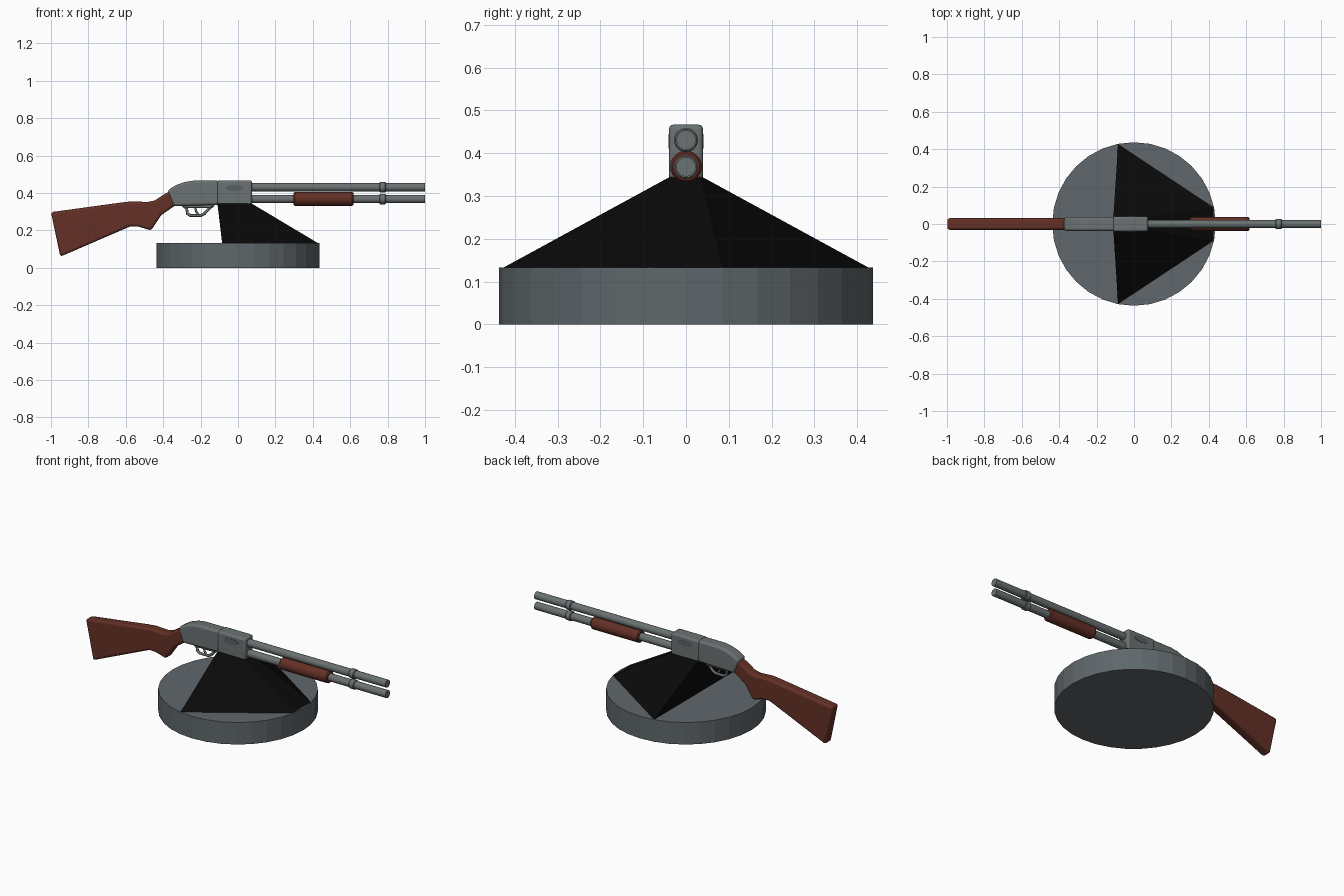
import bpy, bmesh, math
from mathutils import Vector

if "Cube" in bpy.data.objects:
    bpy.data.objects.remove(bpy.data.objects["Cube"])


def material(name, rgb):
    m = bpy.data.materials.new(name)
    m.diffuse_color = (*rgb, 1)
    m.use_nodes = True
    m.node_tree.nodes["Principled BSDF"].inputs["Base Color"].default_value = m.diffuse_color
    return m


BASE = material("base grey", (0.115, 0.135, 0.145))
STEEL = material("steel grey", (0.145, 0.165, 0.167))
DARK = material("dark steel", (0.10, 0.12, 0.123))
WOOD = material("red brown wood", (0.125, 0.030, 0.019))
BLACK = material("black", (0.003, 0.003, 0.003))


def finish(name, bm, mat, bevel=0.0, segments=3, smooth=True):
    bmesh.ops.recalc_face_normals(bm, faces=bm.faces[:])
    me = bpy.data.meshes.new(name)
    bm.to_mesh(me)
    bm.free()
    me.materials.append(mat)
    ob = bpy.data.objects.new(name, me)
    bpy.context.collection.objects.link(ob)
    if bevel:
        mod = ob.modifiers.new("rounded edges", "BEVEL")
        mod.width = bevel
        mod.segments = segments
        mod.limit_method = "ANGLE"
        mod.angle_limit = math.radians(50)
    if smooth:
        bpy.ops.object.select_all(action="DESELECT")
        ob.select_set(True)
        bpy.context.view_layer.objects.active = ob
        bpy.ops.object.shade_smooth_by_angle(angle=math.radians(35))
    return ob


def slab(name, profile, half, mat, bevel, y=0.0):
    """Side profile (x, z) extruded symmetrically along y."""
    bm = bmesh.new()
    face = bm.faces.new([bm.verts.new((x, y - half, z)) for x, z in profile])
    ext = bmesh.ops.extrude_face_region(bm, geom=[face])
    verts = [v for v in ext["geom"] if isinstance(v, bmesh.types.BMVert)]
    bmesh.ops.translate(bm, verts=verts, vec=(0, 2 * half, 0))
    return finish(name, bm, mat, bevel)


def lathe(name, z, rings, mat, sides=24):
    """Closed round bar along x from (x, radius) rings."""
    bm = bmesh.new()
    loops = []
    for x, r in rings:
        loops.append([bm.verts.new((x, r * math.cos(2 * math.pi * i / sides),
                                    z + r * math.sin(2 * math.pi * i / sides)))
                      for i in range(sides)])
    for a, b in zip(loops, loops[1:]):
        for i in range(sides):
            j = (i + 1) % sides
            bm.faces.new((a[i], a[j], b[j], b[i]))
    bm.faces.new(loops[0])
    bm.faces.new(loops[-1])
    return finish(name, bm, mat)


# Round base
bm = bmesh.new()
bmesh.ops.create_cone(bm, cap_ends=True, segments=32, radius1=0.437,
                      radius2=0.437, depth=0.133)
bmesh.ops.translate(bm, verts=bm.verts[:], vec=(0, 0, 0.0665))
finish("round_base", bm, BASE, smooth=False)

# Black wedge stand
bm = bmesh.new()
low = [bm.verts.new((x, y, 0.132)) for x, y in
       ((-0.085, -0.428), (0.428, -0.088), (0.428, 0.088), (-0.085, 0.428))]
top = [bm.verts.new((x, y, 0.344)) for x, y in
       ((-0.11, -0.039), (0.073, -0.036), (0.073, 0.036), (-0.11, 0.039))]
bm.faces.new(low)
bm.faces.new(top)
for i in range(4):
    j = (i + 1) % 4
    bm.faces.new((low[i], low[j], top[j], top[i]))
finish("wedge_stand", bm, BLACK, smooth=False)

# Wooden stock with grip
slab("stock", [(-1.0, 0.298), (-0.95, 0.06), (-0.575, 0.222), (-0.53, 0.22),
               (-0.465, 0.20), (-0.438, 0.24), (-0.41, 0.282), (-0.335, 0.334),
               (-0.36, 0.413), (-0.40, 0.39), (-0.445, 0.36), (-0.485, 0.352),
               (-0.565, 0.356), (-0.62, 0.35)], 0.031, WOOD, 0.013)

# Receiver, slightly narrower at the rear
slab("receiver_rear", [(-0.345, 0.33), (-0.10, 0.337), (-0.10, 0.466),
                       (-0.24, 0.466), (-0.285, 0.459), (-0.33, 0.443),
                       (-0.377, 0.415)], 0.037, STEEL, 0.013)
slab("receiver_front", [(-0.113, 0.337), (0.075, 0.337), (0.075, 0.467),
                        (-0.113, 0.467)], 0.040, STEEL, 0.011)

# Oval port plates on both sides
oval = [(-0.018 + 0.048 * math.cos(a), 0.428 + 0.017 * math.sin(a))
        for a in (2 * math.pi * i / 16 for i in range(16))]
for side, tag in ((-1, "front"), (1, "back")):
    slab("port_plate_" + tag, oval, 0.002, DARK, 0, side * 0.0395)

# Barrel and magazine tube with raised collars
for name, z in (("barrel", 0.431), ("magazine_tube", 0.368)):
    lathe(name, z, [(0.06, 0.0225), (1.0, 0.0225)], STEEL)
    lathe(name + "_collar", z, [(0.756, 0.025), (0.760, 0.028),
                                (0.786, 0.028), (0.790, 0.025)], STEEL)

# Wooden fore grip
lathe("fore_grip", 0.369, [(0.298, 0.032), (0.304, 0.037),
                           (0.61, 0.037), (0.617, 0.032)], WOOD)


def rod(name, points, radius):
    cu = bpy.data.curves.new(name, "CURVE")
    cu.dimensions = "3D"
    cu.bevel_depth = radius
    cu.bevel_resolution = 2
    cu.use_fill_caps = True
    sp = cu.splines.new("POLY")
    sp.points.add(len(points) - 1)
    for p, (x, z) in zip(sp.points, points):
        p.co = (x, 0, z, 1)
    cu.materials.append(STEEL)
    ob = bpy.data.objects.new(name, cu)
    bpy.context.collection.objects.link(ob)


# Trigger guard and trigger
rod("trigger_guard", [(-0.295, 0.335), (-0.275, 0.318), (-0.27, 0.29),
                      (-0.255, 0.28), (-0.20, 0.28), (-0.18, 0.29),
                      (-0.15, 0.322), (-0.13, 0.337)], 0.008)
rod("trigger", [(-0.225, 0.34), (-0.228, 0.315), (-0.222, 0.298),
                (-0.212, 0.287)], 0.006)
slab("guard_plate", [(-0.30, 0.34), (-0.28, 0.32), (-0.15, 0.32),
                     (-0.125, 0.34)], 0.018, STEEL, 0.004)
